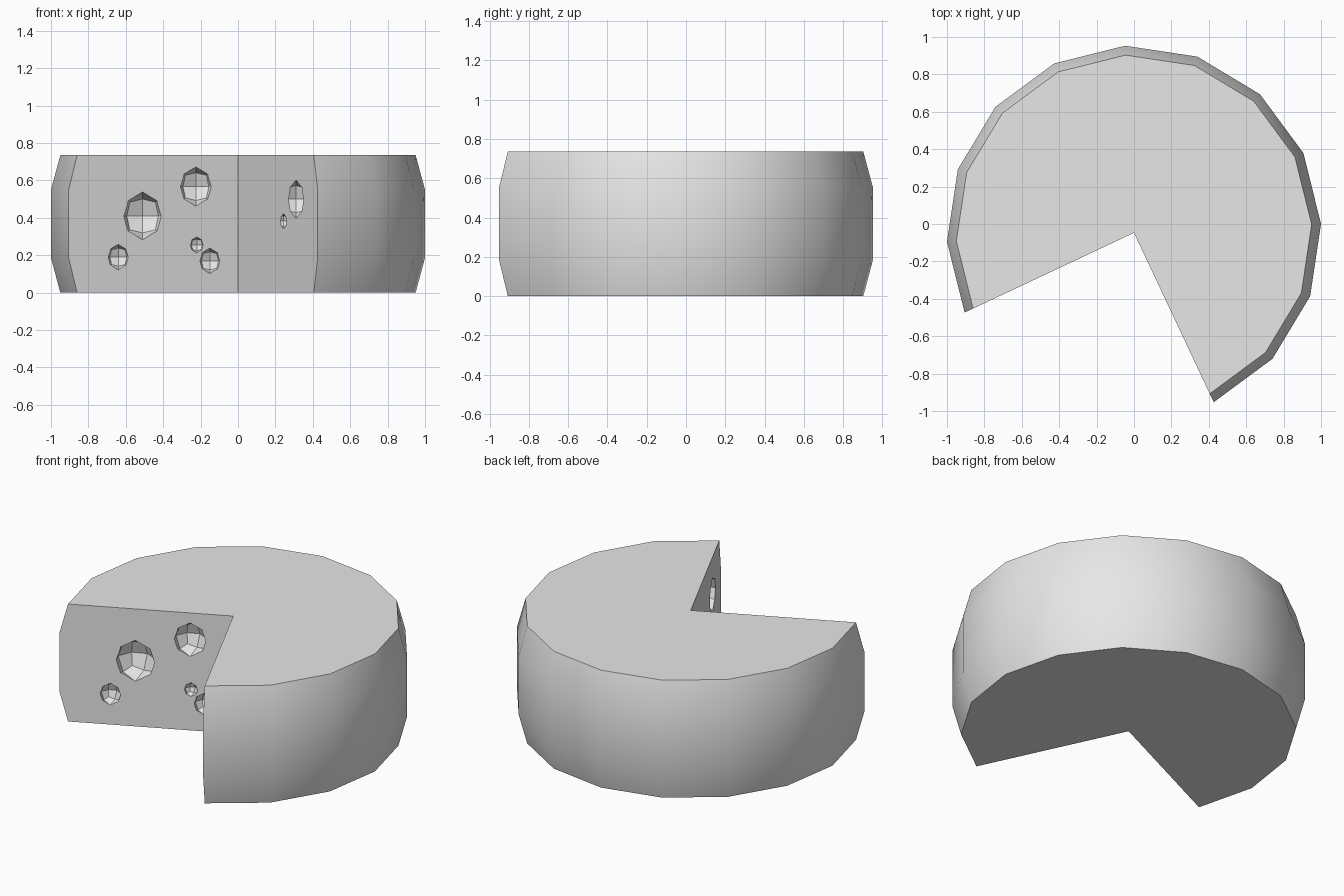
import bpy, bmesh
from math import radians, cos, sin, hypot
from mathutils import Vector

if "Cube" in bpy.data.objects:
    bpy.data.objects.remove(bpy.data.objects["Cube"], do_unlink=True)

START, STEP, SEGMENTS = radians(-64.8), radians(22.5), 12
CENTER_Y, HEIGHT = -0.047, 0.735

grey = bpy.data.materials.new("light_grey")
grey.use_nodes = True
grey.diffuse_color = (0.8, 0.8, 0.8, 1)
grey.node_tree.nodes["Principled BSDF"].inputs["Base Color"].default_value = (0.8, 0.8, 0.8, 1)


def make_object(name, bm):
    bmesh.ops.recalc_face_normals(bm, faces=bm.faces)
    mesh = bpy.data.meshes.new(name)
    bm.to_mesh(mesh)
    bm.free()
    mesh.materials.append(grey)
    obj = bpy.data.objects.new(name, mesh)
    bpy.context.collection.objects.link(obj)
    return obj


# Wheel with a quarter removed: a bulging rim profile swept round the axis
profile = [(0.951, 0), (1.001, 0.187), (1.001, 0.55), (0.951, HEIGHT)]
bm = bmesh.new()
axis_low = bm.verts.new((0, CENTER_Y, 0))
axis_high = bm.verts.new((0, CENTER_Y, HEIGHT))
columns = []
for i in range(SEGMENTS + 1):
    a = START + i * STEP
    columns.append([bm.verts.new((r * cos(a), CENTER_Y + r * sin(a), z)) for r, z in profile])
for a, b in zip(columns, columns[1:]):
    for k in range(len(profile) - 1):
        bm.faces.new((a[k], b[k], b[k + 1], a[k + 1]))
bm.faces.new([axis_low] + [c[0] for c in columns])
bm.faces.new([axis_high] + [c[-1] for c in columns])
for end in (columns[0], columns[-1]):
    bm.faces.new([axis_low] + end + [axis_high])
wheel = make_object("cheese_wheel", bm)

# Faceted round holes, centred on the two cut faces: x, z, radius, width factor
holes = [(-0.51, 0.41, 0.128, 0.93), (-0.225, 0.567, 0.105, 0.93),
         (-0.64, 0.19, 0.068, 0.93), (-0.22, 0.255, 0.043, 0.93),
         (-0.15, 0.17, 0.068, 0.93), (0.31, 0.5, 0.102, 1), (0.243, 0.382, 0.04, 1)]
bm = bmesh.new()
for x, z, radius, width in holes:
    angle = START if x > 0 else START + SEGMENTS * STEP
    center = Vector((x, CENTER_Y + x * sin(angle) / cos(angle), z))
    ball = bmesh.new()
    bmesh.ops.create_cube(ball, size=2)
    bmesh.ops.subdivide_edges(ball, edges=ball.edges[:], cuts=1, use_grid_fill=True)
    for v in ball.verts:
        d = v.co.normalized() * radius
        v.co = center + Vector((d.x * width, d.y * width, d.z))
    part = bpy.data.meshes.new("hole_part")
    ball.to_mesh(part)
    ball.free()
    bm.from_mesh(part)
    bpy.data.meshes.remove(part)
cutter = make_object("hole_cutter", bm)
cutter.hide_render = True

# Cut the holes and drop the cutter
cut = wheel.modifiers.new("holes", "BOOLEAN")
cut.operation, cut.solver, cut.object = "DIFFERENCE", "EXACT", cutter
bpy.ops.object.select_all(action="DESELECT")
wheel.select_set(True)
bpy.context.view_layer.objects.active = wheel
bpy.ops.object.modifier_apply(modifier=cut.name)
bpy.data.objects.remove(cutter, do_unlink=True)

# Smooth rim, flat cut faces and facets
bpy.ops.object.shade_smooth_by_angle(angle=radians(30))
for poly in wheel.data.polygons:
    if hypot(poly.center.x, poly.center.y - CENTER_Y) < 0.9:
        poly.use_smooth = False
